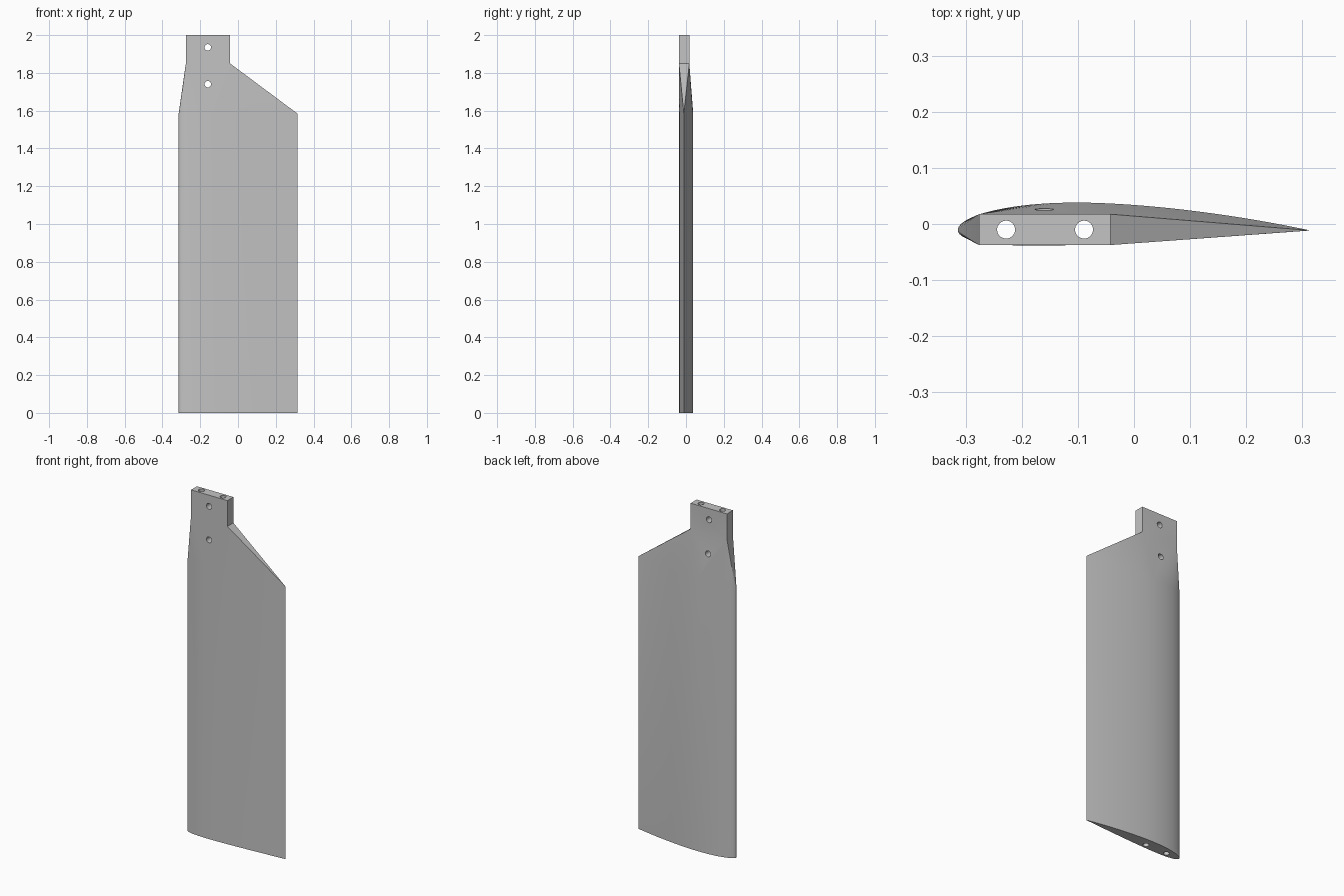
import bpy, bmesh, math
from mathutils import Matrix

if "Cube" in bpy.data.objects:
    bpy.data.objects.remove(bpy.data.objects["Cube"], do_unlink=True)

CHORD, CHORD_Y, HALF = 0.628, -0.0115, 48
SHOULDER_Z, NECK_Z, TOP_Z = 1.585, 1.85, 2.0
TAB_X, TAB_Y = (-0.276, -0.042), (-0.0375, 0.0175)

grey = bpy.data.materials.new("plain_grey")
grey.use_nodes = True
colour = (0.55, 0.55, 0.55, 1)
grey.diffuse_color = colour
grey.node_tree.nodes["Principled BSDF"].inputs["Base Color"].default_value = colour


def foil_point(t, side):
    """Cambered wing section: t runs 0..1 along the chord, side is +1 or -1."""
    thick = 0.6 * (0.2969 * math.sqrt(t) - 0.126 * t - 0.3516 * t**2
                   + 0.2843 * t**3 - 0.1036 * t**4)
    p, m = 0.4, 0.02
    k = m / p**2 if t < p else m / (1 - p)**2
    base = 0 if t < p else 1 - 2 * p
    camber, slope = k * (base + 2 * p * t - t * t), math.atan(2 * k * (p - t))
    x = t - side * thick * math.sin(slope)
    y = camber + side * thick * math.cos(slope)
    return (x - 0.5) * CHORD, CHORD_Y + y * CHORD


def foil_outline():
    ts = [(1 - math.cos(math.pi * i / HALF)) / 2 for i in range(HALF + 1)]
    lower = [foil_point(t, -1) for t in ts]
    upper = [foil_point(t, 1) for t in ts[-2:0:-1]]
    return lower + upper


def ring(bm, outline, z):
    return [bm.verts.new((x, y, z)) for x, y in outline]


def walls(bm, a, b):
    n = len(a)
    for i in range(n):
        bm.faces.new((a[i], a[(i + 1) % n], b[(i + 1) % n], b[i]))


def make_object(name, bm):
    bmesh.ops.recalc_face_normals(bm, faces=bm.faces[:])
    mesh = bpy.data.meshes.new(name)
    bm.to_mesh(mesh)
    bm.free()
    mesh.materials.append(grey)
    obj = bpy.data.objects.new(name, mesh)
    bpy.context.collection.objects.link(obj)
    return obj


# Blade with faceted shoulder and mounting tab
(x0, x1), (y0, y1) = TAB_X, TAB_Y
tab = [(x0, y0), (x1, y0), (x1, y1), (x0, y1)]
bm = bmesh.new()
shoulder = ring(bm, foil_outline(), SHOULDER_Z)
neck = ring(bm, tab, NECK_Z)
bmesh.ops.convex_hull(bm, input=shoulder + neck)
caps = [f for f in bm.faces
        if max(v.co.z for v in f.verts) - min(v.co.z for v in f.verts) < 0.001]
bmesh.ops.delete(bm, geom=caps, context="FACES_ONLY")
loose = [e for e in bm.edges if not e.link_faces]
bmesh.ops.delete(bm, geom=loose, context="EDGES")
foot = ring(bm, foil_outline(), 0)
walls(bm, foot, shoulder)
bm.faces.new(foot)
top = ring(bm, tab, TOP_Z)
walls(bm, neck, top)
bm.faces.new(top)
blade = make_object("blade", bm)

# Two full-length rod holes and two cross bolt holes
cutter_bm = bmesh.new()


def drill(location, radius, depth, turn=0):
    matrix = Matrix.Translation(location) @ Matrix.Rotation(turn, 4, "X")
    bmesh.ops.create_cone(cutter_bm, cap_ends=True, segments=32, radius1=radius,
                          radius2=radius, depth=depth, matrix=matrix)


for x in (-0.228, -0.089):
    drill((x, -0.01, 1), 0.016, 2.2)
for z in (1.935, 1.74):
    drill((-0.16, 0, z), 0.017, 0.3, math.pi / 2)
cutter = make_object("hole_cutter", cutter_bm)
cutter.hide_render = True

bpy.ops.object.select_all(action="DESELECT")
blade.select_set(True)
bpy.context.view_layer.objects.active = blade
cut = blade.modifiers.new("holes", "BOOLEAN")
cut.operation, cut.solver, cut.object = "DIFFERENCE", "EXACT", cutter
bpy.ops.object.modifier_apply(modifier=cut.name)
bpy.data.objects.remove(cutter, do_unlink=True)
bpy.ops.object.shade_smooth_by_angle(angle=math.radians(12))
